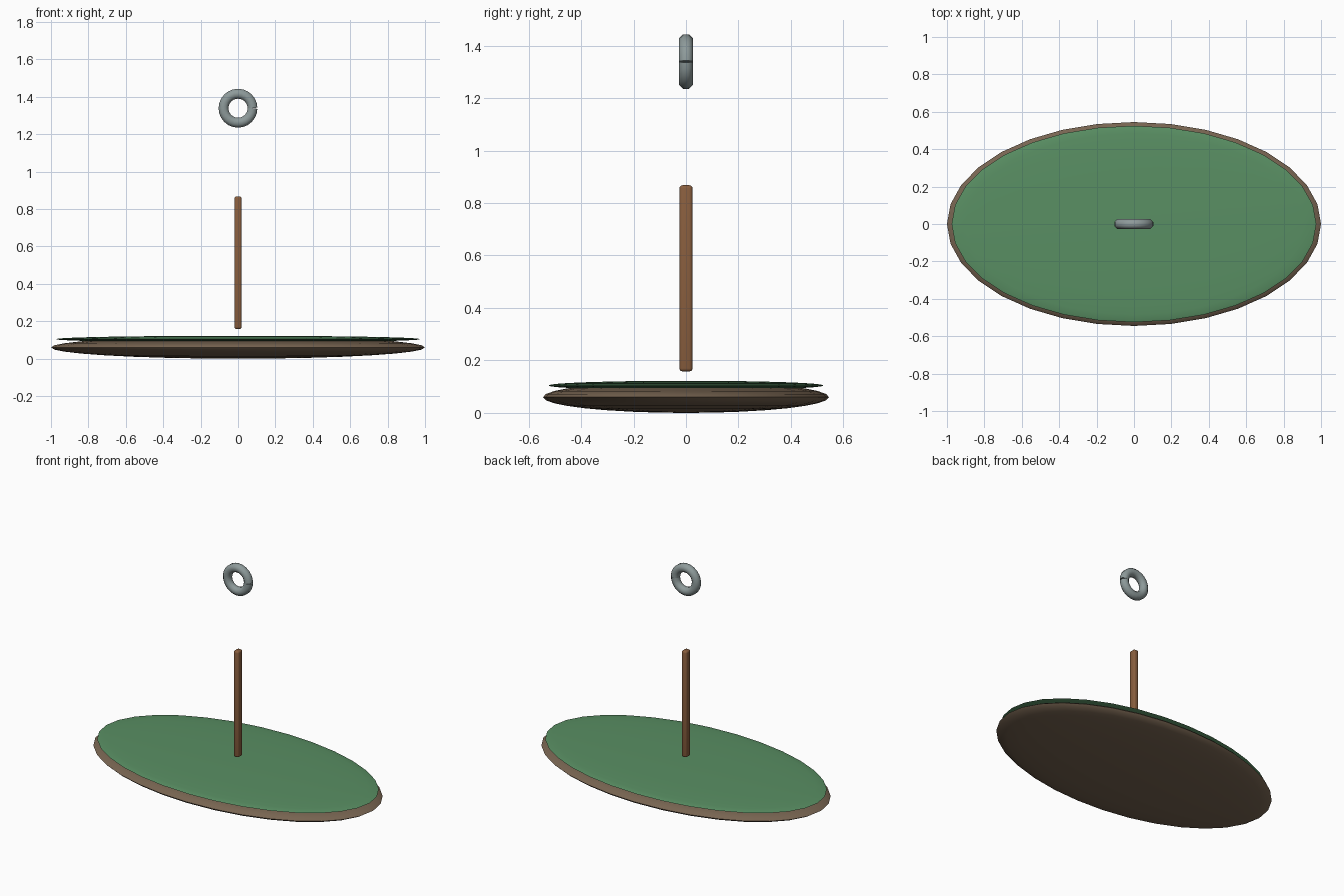
import bpy, bmesh, math
from mathutils import Matrix, Vector

if "Cube" in bpy.data.objects:
    bpy.data.objects.remove(bpy.data.objects["Cube"])


def material(name, rgb):
    m = bpy.data.materials.new(name)
    m.diffuse_color = (*rgb, 1)
    m.use_nodes = True
    m.node_tree.nodes["Principled BSDF"].inputs["Base Color"].default_value = m.diffuse_color
    return m


earth = material("earth brown", (0.185, 0.128, 0.082))
green = material("grass green", (0.100, 0.275, 0.125))
wood = material("wood brown", (0.250, 0.112, 0.048))
metal = material("grey metal", (0.270, 0.325, 0.325))


def finish(bm, name, mat, angle=40):
    bmesh.ops.recalc_face_normals(bm, faces=bm.faces)
    mesh = bpy.data.meshes.new(name)
    bm.to_mesh(mesh)
    bm.free()
    mesh.materials.append(mat)
    obj = bpy.data.objects.new(name, mesh)
    bpy.context.collection.objects.link(obj)
    bpy.ops.object.select_all(action='DESELECT')
    obj.select_set(True)
    bpy.context.view_layer.objects.active = obj
    bpy.ops.object.shade_smooth_by_angle(angle=math.radians(angle))
    return obj


def flat_ellipsoid(name, radii, z, mat):
    bm = bmesh.new()
    bmesh.ops.create_uvsphere(bm, u_segments=32, v_segments=16, radius=1)
    bmesh.ops.scale(bm, vec=radii, verts=bm.verts)
    bmesh.ops.translate(bm, vec=(0, 0, z), verts=bm.verts)
    finish(bm, name, mat, 80)


# Oval ground slab with a thin grass layer on it
flat_ellipsoid("ground_base", (1.0, 0.545, 0.06), 0.06, earth)
flat_ellipsoid("grass_layer", (0.975, 0.525, 0.018), 0.1045, green)

# Upright post with rounded edges
bm = bmesh.new()
bmesh.ops.create_cube(bm, size=1, matrix=Matrix.Translation((0, 0, 0.513))
                      @ Matrix.Diagonal((0.039, 0.050, 0.710, 1)))
bmesh.ops.bevel(bm, geom=list(bm.edges), offset=0.012, segments=3,
                profile=0.5, affect='EDGES')
finish(bm, "post", wood)

# Split ring: octagonal tube swept round, its end cuts tilted to leave a notch
STEPS, SIDES, MAJOR, APOTHEM = 24, 8, 0.0775, 0.0265
tube = APOTHEM / math.cos(math.pi / SIDES)
step = 2 * math.pi / STEPS
centre = Vector((0, 0, 1.339))
bm = bmesh.new()
loops = []
for i in range(STEPS + 1):
    a = i * step
    tilt = a + (step / 2 if i == 0 else -step / 2 if i == STEPS else 0)
    mid = centre + MAJOR * Vector((math.cos(a), 0, math.sin(a)))
    out = Vector((math.cos(tilt), 0, math.sin(tilt)))
    loop = []
    for j in range(SIDES):
        b = (j + 0.5) * 2 * math.pi / SIDES
        loop.append(bm.verts.new(mid + tube * (math.cos(b) * out
                                 + math.sin(b) * Vector((0, 1, 0)))))
    loops.append(loop)
for p, q in zip(loops, loops[1:]):
    for j in range(SIDES):
        k = (j + 1) % SIDES
        bm.faces.new((p[j], p[k], q[k], q[j]))
bm.faces.new(loops[0])
bm.faces.new(loops[-1])
finish(bm, "split_ring", metal, 60)
